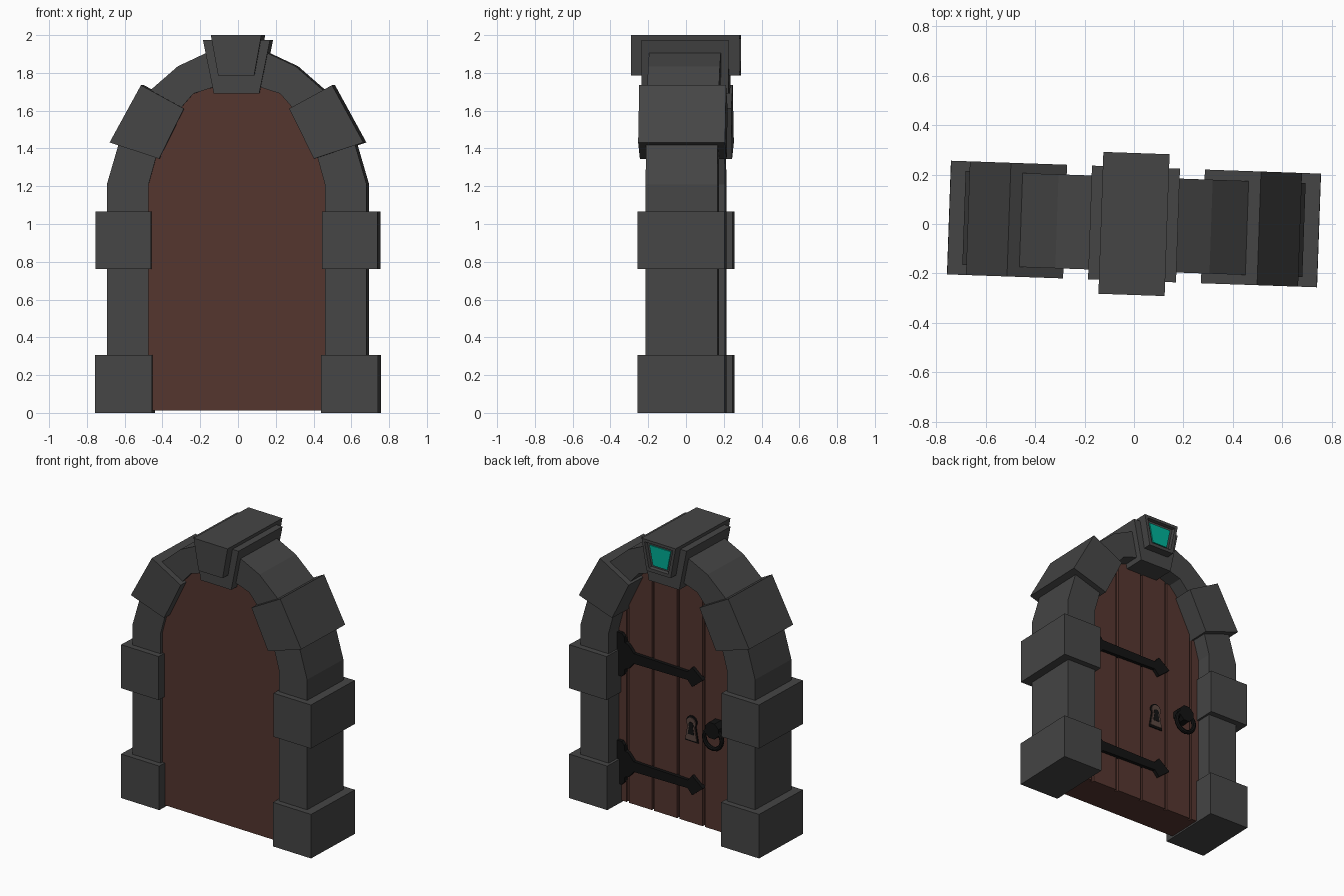
import bpy, bmesh, math
from mathutils import Matrix

if "Cube" in bpy.data.objects:
    bpy.data.objects.remove(bpy.data.objects["Cube"])


def material(name, rgb):
    m = bpy.data.materials.new(name)
    m.diffuse_color = (*rgb, 1)
    m.use_nodes = True
    m.node_tree.nodes["Principled BSDF"].inputs["Base Color"].default_value = m.diffuse_color
    return m


STONE = material("dark_stone", (0.06, 0.06, 0.06))
WOOD = material("red_brown_wood", (0.09, 0.036, 0.028))
IRON = material("black_iron", (0.006, 0.006, 0.006))
BRASS = material("dull_plate", (0.10, 0.06, 0.05))
GEM = material("teal_gem", (0.0, 0.42, 0.30))


def finish(bm, name, mat):
    bmesh.ops.recalc_face_normals(bm, faces=bm.faces)
    me = bpy.data.meshes.new(name)
    bm.to_mesh(me)
    bm.free()
    me.materials.append(mat)
    ob = bpy.data.objects.new(name, me)
    bpy.context.collection.objects.link(ob)
    return ob


def prism_bm(faces, y0, y1):
    """Extrude xz outlines from y0 to y1 (outlines sharing edges are welded)."""
    bm = bmesh.new()
    for pts in faces:
        bm.faces.new([bm.verts.new((x, y0, z)) for x, z in pts])
    bmesh.ops.remove_doubles(bm, verts=bm.verts, dist=1e-5)
    bmesh.ops.recalc_face_normals(bm, faces=bm.faces)
    ext = bmesh.ops.extrude_face_region(bm, geom=bm.faces[:], use_keep_orig=True)
    for v in ext["geom"]:
        if isinstance(v, bmesh.types.BMVert):
            v.co.y = y1
    return bm


def prism(name, pts, y0, y1, mat):
    return finish(prism_bm([pts], y0, y1), name, mat)


def mirror_x(ob):
    ob.modifiers.new("mirror", 'MIRROR').use_axis[0] = True


def rect(x0, x1, z0, z1):
    return [(x0, z0), (x1, z0), (x1, z1), (x0, z1)]


def trapezoid(wb, wt, z0, z1):
    return [(-wb, z0), (wb, z0), (wt, z1), (-wt, z1)]


# Stone arch frame
outer = [(0.688, 0), (0.688, 1.21), (0.615, 1.46), (0.49, 1.68), (0.312, 1.835), (0.12, 1.925)]
inner = [(0.467, 0), (0.467, 1.21), (0.42, 1.38), (0.335, 1.57), (0.23, 1.69), (0.09, 1.735)]
outer += [(-x, z) for x, z in reversed(outer)]
inner += [(-x, z) for x, z in reversed(inner)]
strip = [[outer[i], outer[i + 1], inner[i + 1], inner[i]] for i in range(len(outer) - 1)]
finish(prism_bm(strip, -0.19, 0.19), "arch_frame", STONE)

# Protruding stone blocks
for name, pts in (("base_blocks", rect(0.448, 0.749, 0, 0.306)),
                  ("middle_blocks", rect(0.453, 0.748, 0.763, 1.066)),
                  ("shoulder_blocks", [(0.41, 1.345), (0.672, 1.432), (0.506, 1.735), (0.279, 1.611)])):
    mirror_x(prism(name, pts, -0.23, 0.23, STONE))

# Keystone with recessed gem socket on its back
prism("keystone_inner", trapezoid(0.12, 0.178, 1.69, 1.975), -0.23, 0.23, STONE)
bm = prism_bm([trapezoid(0.095, 0.134, 1.785, 2.0)], -0.287, 0.287)
bmesh.ops.recalc_face_normals(bm, faces=bm.faces)
back = [f for f in bm.faces if f.normal.y > 0.9]
bmesh.ops.inset_region(bm, faces=back, thickness=0.03)
bmesh.ops.inset_region(bm, faces=back, thickness=0.006, depth=-0.022)
finish(bm, "keystone_outer", STONE)
prism("gem", trapezoid(0.056, 0.084, 1.825, 1.96), 0.25, 0.272, GEM)

# Door slab and planks cut to the arch outline
door = [(x * 1.02, max(z, 0.012)) for x, z in inner]
prism("door_slab", door, -0.17, 0.062, WOOD)
edges = [-0.5, -0.4, -0.2, 0, 0.2, 0.4, 0.5]
for i, (a, b) in enumerate(zip(edges, edges[1:])):
    bm = prism_bm([door], 0.05, 0.08)
    for x, n in ((a + 0.009, -1), (b - 0.009, 1)):
        bmesh.ops.bisect_plane(bm, geom=bm.verts[:] + bm.edges[:] + bm.faces[:],
                               plane_co=(x, 0, 0), plane_no=(n, 0, 0), clear_outer=True)
        bmesh.ops.holes_fill(bm, edges=[e for e in bm.edges if e.is_boundary])
    finish(bm, f"plank_{i + 1}", WOOD)

# Strap hinges with arrow tips
half = [(0.47, 0.15), (0.43, 0.15), (0.41, 0.13), (0.405, 0.09), (0.38, 0.085), (0.36, 0.065),
        (0.335, 0.035), (-0.09, 0.028), (-0.125, 0.068), (-0.21, 0)]
for name, zc in (("lower_hinge", 0.285), ("upper_hinge", 1.037)):
    pts = [(x, zc + z) for x, z in half] + [(x, zc - z) for x, z in reversed(half[:-1])]
    prism(name, pts, 0.07, 0.103, IRON)


# Keyhole plate and keyhole
def keyhole(s, cx, cz):
    arc = [math.radians(a) for a in range(-40, 221, 26)]
    pts = [(0.036 * math.cos(a), 0.04 + 0.036 * math.sin(a)) for a in arc]
    pts += [(-0.045, -0.08), (0.045, -0.08)]
    return [(cx + s * x, cz + s * z) for x, z in pts]


prism("keyhole_rim", keyhole(1.15, -0.11, 0.672), 0.07, 0.088, IRON)
prism("keyhole_plate", keyhole(1.0, -0.11, 0.672), 0.07, 0.094, BRASS)
prism("keyhole", keyhole(0.55, -0.11, 0.675), 0.07, 0.096, IRON)

# Ring handle on a boss
boss = [(-0.315 + 0.058 * math.cos(math.radians(22.5 + 45 * i)),
         0.735 + 0.058 * math.sin(math.radians(22.5 + 45 * i))) for i in range(8)]
prism("handle_boss", boss, 0.07, 0.15, IRON)
bpy.ops.mesh.primitive_torus_add(location=(-0.315, 0.135, 0.675), rotation=(math.pi / 2, 0, 0),
                                 major_radius=0.07, minor_radius=0.015,
                                 major_segments=16, minor_segments=8)
ring = bpy.context.object
ring.name = "handle_ring"
ring.data.materials.append(IRON)

# Slight turn of the whole doorway
bpy.context.view_layer.update()
turn = Matrix.Rotation(math.radians(-2), 4, 'Z')
for ob in bpy.context.collection.objects:
    ob.matrix_world = turn @ ob.matrix_world
